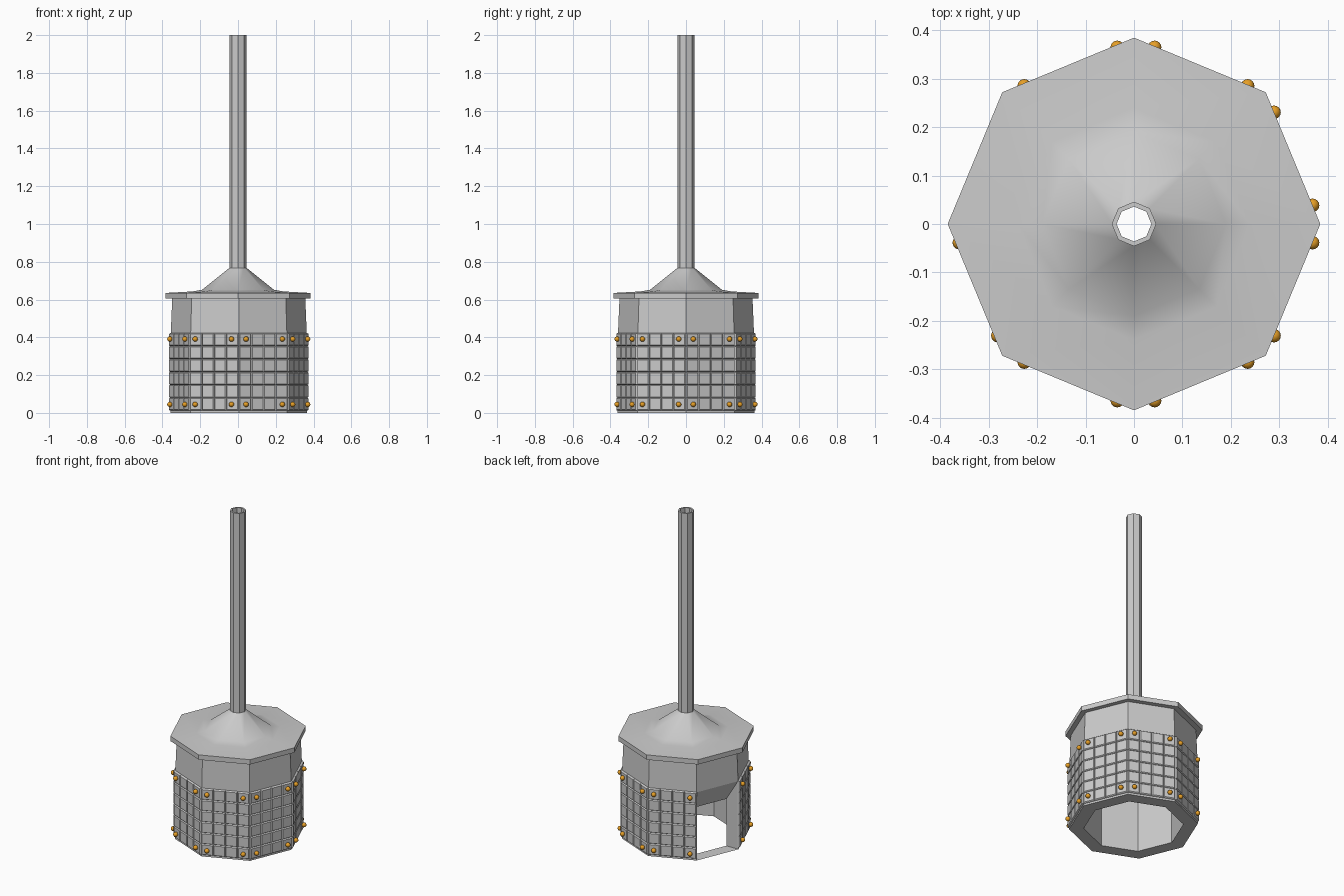
import bpy, bmesh, math
from mathutils import Matrix, Vector

if "Cube" in bpy.data.objects:
    bpy.data.objects.remove(bpy.data.objects["Cube"])

SIDES = 8
OPEN_FACE = 3          # open side, between 135 and 180 degrees
CX = 0.004             # drum sits slightly off the lid axis
APOTHEM = 0.336        # panel groove distance from the axis


def finish(bm, name, smooth=None, recalc=True, mat=None):
    if recalc:
        bmesh.ops.recalc_face_normals(bm, faces=bm.faces)
    me = bpy.data.meshes.new(name)
    bm.to_mesh(me)
    bm.free()
    ob = bpy.data.objects.new(name, me)
    bpy.context.collection.objects.link(ob)
    if mat:
        me.materials.append(mat)
    if smooth:
        bpy.ops.object.select_all(action='DESELECT')
        ob.select_set(True)
        bpy.context.view_layer.objects.active = ob
        bpy.ops.object.shade_smooth_by_angle(angle=math.radians(smooth))
    return ob


def ring(bm, r, z, cx=0.0):
    return [bm.verts.new((cx + r * math.cos(k * math.tau / SIDES),
                          r * math.sin(k * math.tau / SIDES), z)) for k in range(SIDES)]


def bridge(bm, a, b, skip=None):
    for k in range(SIDES):
        if k != skip:
            n = (k + 1) % SIDES
            bm.faces.new((a[k], a[n], b[n], b[k]))


def revolve(name, profile, smooth=None):
    bm = bmesh.new()
    rings = [ring(bm, r, z) for r, z in profile]
    for i, a in enumerate(rings):
        bridge(bm, a, rings[(i + 1) % len(rings)])
    return finish(bm, name, smooth)


# hollow octagonal drum with one open side
bm = bmesh.new()
o0, o1, o2 = (ring(bm, r, z, CX) for r, z in ((0.362, 0), (0.36, 0.42), (0.352, 0.61)))
i0, i1, i2 = (ring(bm, r, z, CX) for r, z in ((0.28, 0), (0.28, 0.29), (0.28, 0.61)))
bridge(bm, o0, o1, OPEN_FACE)
bridge(bm, o1, o2)
bridge(bm, o2, i2)
bridge(bm, i2, i1)
bridge(bm, i1, i0, OPEN_FACE)
bridge(bm, i0, o0, OPEN_FACE)
a, b = OPEN_FACE, OPEN_FACE + 1
bm.faces.new((o1[a], o1[b], i1[b], i1[a]))      # sloped lintel
for k in (a, b):                                # jambs
    bm.faces.new((o0[k], o1[k], i1[k], i0[k]))
bmesh.ops.recalc_face_normals(bm, faces=bm.faces)
sill = bm.faces.new((i0[a], i0[b], o0[b], o0[a]))   # thin sill facing down
sill.normal_update()
if sill.normal.z > 0:
    sill.normal_flip()
finish(bm, "drum", recalc=False)

# lid with flared cone
revolve("lid", [(0.385, 0.605), (0.385, 0.635), (0.24, 0.643), (0.19, 0.652),
                (0.045, 0.768), (0.036, 0.768), (0.036, 0.75), (0.18, 0.605)], 40)

# chimney pipe
revolve("pipe", [(0.046, 0.755), (0.046, 2.0), (0.036, 2.0), (0.036, 0.755)])

orange = bpy.data.materials.new("rivet_orange")
orange.diffuse_color = (0.8, 0.35, 0.02, 1)
orange.use_nodes = True
orange.node_tree.nodes["Principled BSDF"].inputs["Base Color"].default_value = orange.diffuse_color


def face_frame(k, z):
    """Frame on drum side k: local x along the side, local y up, local z outward."""
    t = (k + 0.5) * math.tau / SIDES
    n = Vector((math.cos(t), math.sin(t), 0))
    u = Vector((-n.y, n.x, 0))
    m = Matrix((u, Vector((0, 0, 1)), n)).transposed().to_4x4()
    m.translation = n * APOTHEM + Vector((CX, 0, z))
    return m


# tiled panels, 4 columns by 6 rows, with a rivet in each corner
W, Z0, Z1 = 0.278, 0.012, 0.422
for k in range(SIDES):
    if k == OPEN_FACE:
        continue
    frame = face_frame(k, (Z0 + Z1) / 2)
    bm = bmesh.new()
    bmesh.ops.create_grid(bm, x_segments=4, y_segments=6, size=0.5)
    bmesh.ops.scale(bm, vec=(W, Z1 - Z0, 1), verts=bm.verts)
    tiles = bm.faces[:]
    bmesh.ops.inset_individual(bm, faces=tiles, thickness=0.003, depth=0.005)
    bmesh.ops.inset_individual(bm, faces=tiles, thickness=0.004, depth=0.003)
    rim = bmesh.ops.extrude_edge_only(bm, edges=[e for e in bm.edges if e.is_boundary])
    bmesh.ops.translate(bm, vec=(0, 0, -0.008),
                        verts=[g for g in rim["geom"] if isinstance(g, bmesh.types.BMVert)])
    bm.transform(frame)
    bm.normal_update()
    finish(bm, f"tile_panel_{k}", recalc=False)

    bm = bmesh.new()
    for x in (-0.104, 0.104):
        for y in (-0.172, 0.174):
            bmesh.ops.create_uvsphere(bm, u_segments=12, v_segments=8, radius=0.014,
                                      matrix=frame @ Matrix.Translation((x, y, 0.016)))
    finish(bm, f"rivets_{k}", 60, mat=orange)
